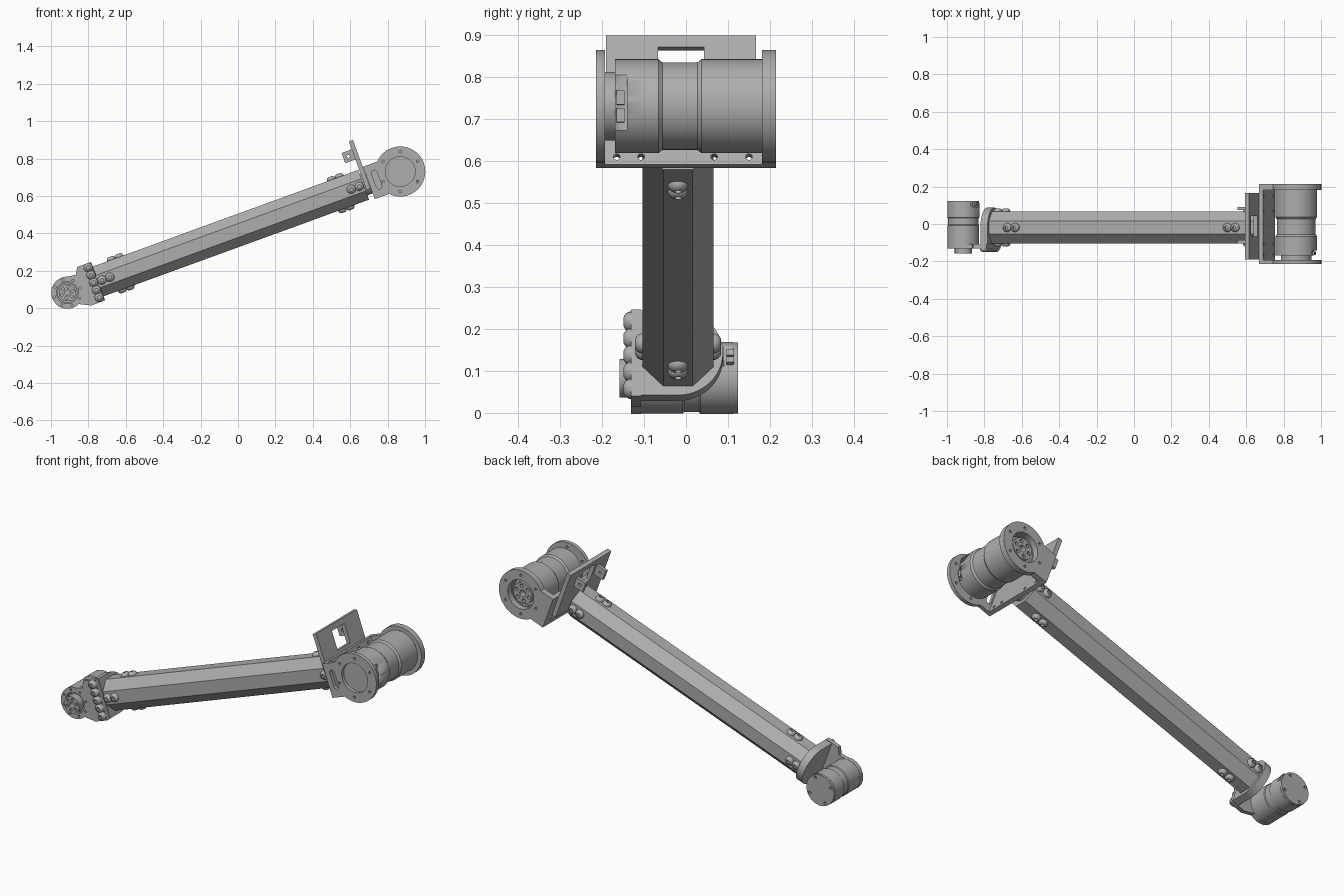
import bpy, bmesh, math
from mathutils import Matrix, Vector

if "Cube" in bpy.data.objects:
    bpy.data.objects.remove(bpy.data.objects["Cube"], do_unlink=True)

# One grey metal
GREY = (0.42, 0.42, 0.42, 1)
metal = bpy.data.materials.new("grey_metal")
metal.use_nodes = True
metal.diffuse_color = GREY
metal.node_tree.nodes["Principled BSDF"].inputs["Base Color"].default_value = GREY

# Arm frame: x runs along the tube, y across, z out of its upper face
ARM = Matrix.Translation((0, 0, 0.415)) @ Matrix.Rotation(math.radians(-20), 4, 'Y')
SIDE = Matrix.Rotation(math.radians(90), 4, 'X')               # sheet in x-z, normal -y
CROSS = Matrix(((0, 0, 1, 0), (1, 0, 0, 0), (0, 1, 0, 0), (0, 0, 0, 1)))  # sheet in y-z
TUBE_Y = -0.019
SMALL, BIG = -0.971, 0.923                                    # motor axes along the arm


def finish(name, mesh, local):
    bm = bmesh.new()
    bm.from_mesh(mesh)
    bmesh.ops.remove_doubles(bm, verts=bm.verts, dist=1e-5)
    bmesh.ops.recalc_face_normals(bm, faces=bm.faces)
    bm.to_mesh(mesh)
    bm.free()
    mesh.materials.clear()
    mesh.materials.append(metal)
    ob = bpy.data.objects.new(name, mesh)
    bpy.context.collection.objects.link(ob)
    ob.matrix_world = ARM @ local
    bpy.ops.object.select_all(action='DESELECT')
    ob.select_set(True)
    bpy.context.view_layer.objects.active = ob
    bpy.ops.object.shade_smooth_by_angle(angle=math.radians(30))
    return ob


def arc(cx, cy, r, start=0, end=360, n=40):
    count = n if end - start == 360 else n + 1
    angles = [math.radians(start + (end - start) * i / n) for i in range(count)]
    return [(cx + r * math.cos(a), cy + r * math.sin(a)) for a in angles]


def rect(x0, x1, y0, y1):
    return [(x0, y0), (x1, y0), (x1, y1), (x0, y1)]


def ring_holes(cx, r, size, count, turn=0):
    return [arc(cx + r * math.cos(a), r * math.sin(a), size, n=12)
            for a in (math.radians(turn + 360 * i / count) for i in range(count))]


def sheet(name, loops, frame, low, high):
    """Flat plate with holes, spanning low..high along its normal axis."""
    cu = bpy.data.curves.new(name, 'CURVE')
    cu.dimensions, cu.fill_mode = '2D', 'BOTH'
    cu.extrude = (high - low) / 2
    for loop in loops:
        sp = cu.splines.new('POLY')
        sp.points.add(len(loop) - 1)
        for p, (a, b) in zip(sp.points, loop):
            p.co = (a, b, 0, 1)
        sp.use_cyclic_u = True
    temp = bpy.data.objects.new(name + "_outline", cu)
    mesh = bpy.data.meshes.new_from_object(temp)
    bpy.data.objects.remove(temp)
    mid = (low + high) / 2
    shift = (0, mid, 0) if frame is SIDE else (mid, 0, 0)
    return finish(name, mesh, Matrix.Translation(shift) @ frame)


def revolve(name, profile, origin, axis, n=48):
    """Turn (radius, distance) points around an axis."""
    bm = bmesh.new()
    vs = [bm.verts.new((r, 0, t)) for r, t in profile]
    es = [bm.edges.new(pair) for pair in zip(vs, vs[1:])]
    bmesh.ops.spin(bm, geom=vs + es, axis=(0, 0, 1), cent=(0, 0, 0),
                   angle=math.tau, steps=n)
    mesh = bpy.data.meshes.new(name)
    bm.to_mesh(mesh)
    bm.free()
    turn = Vector(axis).to_track_quat('Z', 'Y').to_matrix().to_4x4()
    return finish(name, mesh, Matrix.Translation(origin) @ turn)


def box(name, size, local):
    bm = bmesh.new()
    bmesh.ops.create_cube(bm, size=1)
    bmesh.ops.scale(bm, vec=size, verts=bm.verts)
    mesh = bpy.data.meshes.new(name)
    bm.to_mesh(mesh)
    bm.free()
    return finish(name, mesh, local)


def bolt(name, origin, axis):
    revolve(name, [(0, 0.006), (0.009, 0.006), (0.009, 0.018), (0.013, 0.017),
                   (0.02, 0.012), (0.024, 0.004), (0.024, -0.004), (0, -0.004)],
            origin, axis, 20)


def socket(name, motor, u, angle, y, flat, size):
    """Cut a flat on a motor and seat a connector on it."""
    turn = Matrix.Translation((u, y, 0)) @ Matrix.Rotation(-math.radians(angle), 4, 'Y')
    cutter = box(name + "_cutter", (0.1, size[0], size[1]),
                 turn @ Matrix.Translation((flat + 0.05, 0, 0)))
    mod = motor.modifiers.new("flat", 'BOOLEAN')
    mod.object, mod.operation, mod.solver = cutter, 'DIFFERENCE', 'EXACT'
    bpy.context.view_layer.objects.active = motor
    bpy.ops.object.modifier_apply(modifier=mod.name)
    bpy.data.objects.remove(cutter)
    for k in (-0.2, 0.08):
        box(name, (0.014, size[0] * 0.6, size[1] * 0.22),
            turn @ Matrix.Translation((flat + 0.004, 0, size[1] * k)))


# Octagonal tube with a plug at its upper end
apothem = 0.0845
octagon = arc(TUBE_Y, 0, apothem / math.cos(math.pi / 8), 22.5, 382.5, 8)[:8]
sheet("tube", [octagon], CROSS, -0.795, 0.715)
sheet("tube_plug", [arc(TUBE_Y, 0, 0.06)], CROSS, 0.70, 0.75)

# Bolt pairs on the four sides of both tube ends
for sign in (-1, 1):
    for u in ((-0.774, -0.729) if sign < 0 else (0.645, 0.69)):
        for s in (-1, 1):
            bolt("tube_side_bolt", (u, TUBE_Y + s * apothem, 0), (0, s, 0))
    for u in ((-0.69, -0.645) if sign < 0 else (0.562, 0.607)):
        for s in (-1, 1):
            bolt("tube_face_bolt", (u, TUBE_Y, s * apothem), (0, 0, s))

# Lower bracket: rounded end plate and side plate holding the small motor
sheet("lower_end_plate", [[(-0.107, 0.107), (-0.107, -0.107)]
                          + arc(TUBE_Y, 0, 0.107, -90, 90)], CROSS, -0.835, -0.795)
side = arc(SMALL, 0, 0.086, 65, 295) + [(-0.875, -0.108), (-0.798, -0.108),
                                        (-0.798, 0.111), (-0.875, 0.111), (-0.895, 0.075)]
sheet("lower_side_plate", [side, arc(SMALL, 0, 0.058)]
      + ring_holes(SMALL, 0.072, 0.006, 8), SIDE, -0.131, -0.107)
for i in range(5):
    bolt("bracket_bolt", (-0.82, -0.131, 0.088 - 0.0425 * i), (0, -1, 0))

# Small motor
small = revolve("small_motor", [(0, -0.118), (0.054, -0.118), (0.054, -0.107), (0.085, -0.107),
                                (0.085, -0.008), (0.081, -0.004), (0.081, 0.031), (0.086, 0.035),
                                (0.086, 0.112), (0, 0.112)], (SMALL, 0, 0), (0, 1, 0))
socket("small_connector", small, SMALL, 20, 0.105, 0.078, (0.03, 0.08))
sheet("small_motor_cap", [arc(SMALL, 0, 0.085)] + ring_holes(SMALL, 0.07, 0.008, 4, 45),
      SIDE, 0.112, 0.124)
sheet("small_motor_hub", [arc(SMALL, 0, 0.046), arc(SMALL, 0, 0.014, n=20)]
      + ring_holes(SMALL, 0.03, 0.008, 6), SIDE, -0.159, -0.112)

# Upper fork: base and two cheeks around the big motor
base_holes = [arc(y, w, 0.008, n=12) for y in (-0.165, -0.107, 0.067, 0.15)
              for w in (-0.072, 0.072)]
sheet("fork_base", [rect(-0.2, 0.19, -0.092, 0.092)] + base_holes, CROSS, 0.745, 0.768)
cheek = [(0.745, 0.092), (0.745, -0.092)] + arc(BIG, 0, 0.134, -136.6, 136.6, 56)
slot = arc(0.79, 0.04, 0.015, 0, 180, 10) + arc(0.79, -0.035, 0.015, 180, 360, 10)
holes = [arc(BIG, 0, 0.08)] + ring_holes(BIG, 0.107, 0.007, 6, 10)
sheet("fork_front_cheek", [cheek, slot] + holes, SIDE, -0.214, -0.193)
sheet("fork_back_cheek", [cheek] + holes, SIDE, 0.181, 0.214)

# Big motor with waist, hub and front collar
big = revolve("big_motor", [(0, -0.169), (0.112, -0.169), (0.112, -0.066), (0.104, -0.056),
                            (0.104, 0.027), (0.112, 0.037), (0.112, 0.181), (0.074, 0.181),
                            (0.074, 0.165), (0, 0.165)], (BIG, 0, 0), (0, 1, 0), 64)
socket("big_connector", big, BIG, -15, -0.156, 0.09, (0.03, 0.15))
revolve("big_motor_collar", [(0, -0.195), (0.082, -0.195), (0.082, -0.165), (0, -0.165)],
        (BIG, 0, 0), (0, 1, 0))
sheet("big_motor_hub", [arc(BIG, 0, 0.058), arc(BIG, 0, 0.018, n=20)]
      + ring_holes(BIG, 0.04, 0.01, 6), SIDE, 0.16, 0.197)

# Upright plate with a window and two drilled tabs behind it
sheet("upright_plate", [rect(-0.19, 0.167, -0.03, 0.245), rect(-0.067, 0.043, 0.11, 0.215)],
      CROSS, 0.72, 0.743)
for y in (-0.095, 0.083):
    sheet("upright_tab", [rect(0.662, 0.722, 0.142, 0.2), arc(0.69, 0.171, 0.008, n=12)],
          SIDE, y - 0.009, y + 0.009)
